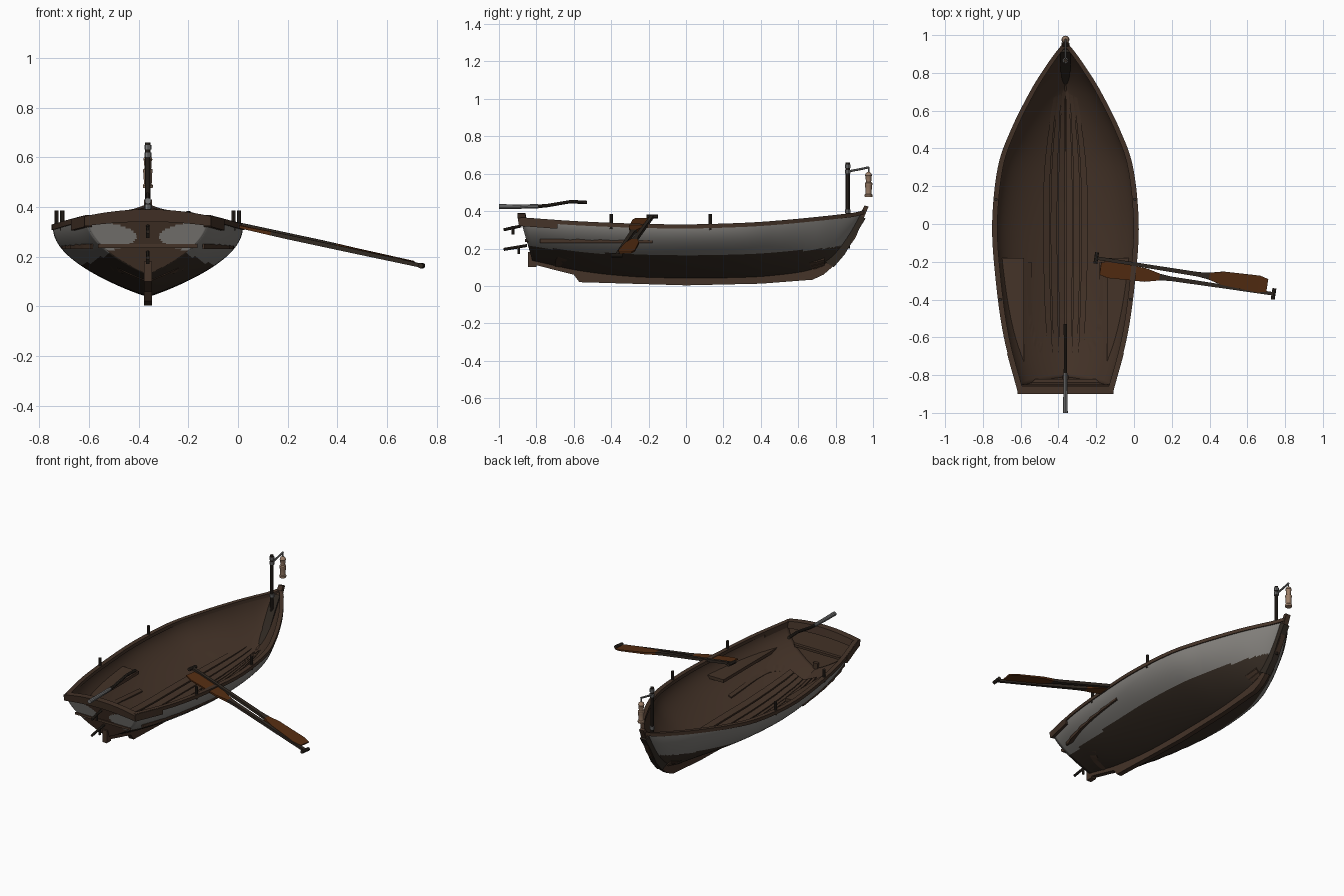
import bpy, bmesh
from math import sin, asin, pi, cos
from mathutils import Vector

cube = bpy.data.objects.get("Cube")
if cube:
    bpy.data.objects.remove(cube)

CENTRE_X = -0.363  # the boat's own centre line


def material(name, rgb):
    m = bpy.data.materials.new(name)
    m.use_nodes = True
    m.diffuse_color = (*rgb, 1)
    for n in m.node_tree.nodes:
        if n.type == 'BSDF_PRINCIPLED':
            n.inputs["Base Color"].default_value = (*rgb, 1)
            n.inputs["Roughness"].default_value = 0.7
    return m


WOOD = material("brown wood", (.058, .033, .021))
TAR = material("dark hull bottom", (.038, .026, .018))
PAINT = material("grey paint", (.22, .21, .195))
BLADE = material("red brown wood", (.09, .026, .006))
DARK = material("dark wood", (.03, .022, .016))
METAL = material("grey metal", (.2, .2, .2))
GLASS = material("tan lantern", (.33, .21, .14))


def build(name, verts, faces, mats, rule=None, fix=True, angle=0.6):
    me = bpy.data.meshes.new(name)
    bm = bmesh.new()
    vs = [bm.verts.new(v) for v in verts]
    for f in faces:
        bm.faces.new([vs[i] for i in f])
    if fix:
        bmesh.ops.recalc_face_normals(bm, faces=bm.faces[:])
    if rule:
        for f in bm.faces:
            f.material_index = rule(f.calc_center_median())
    bm.to_mesh(me)
    bm.free()
    for m in mats:
        me.materials.append(m)
    me.shade_smooth()
    me.set_sharp_from_angle(angle=angle)
    ob = bpy.data.objects.new(name, me)
    ob.location.x = CENTRE_X
    bpy.context.collection.objects.link(ob)
    return ob


def loft(name, rings, mat, mats=None, rule=None):
    n, k = len(rings[0]), len(rings)
    faces = [(i * n + j, i * n + (j + 1) % n, (i + 1) * n + (j + 1) % n, (i + 1) * n + j)
             for i in range(k - 1) for j in range(n)]
    faces += [tuple(range(n)), tuple(range((k - 1) * n, k * n))]
    return build(name, [p for r in rings for p in r], faces, mats or [mat], rule)


def grid(name, rows, mats, rule):
    n = len(rows[0])
    faces = [(i * n + j, i * n + j + 1, (i + 1) * n + j + 1, (i + 1) * n + j)
             for i in range(len(rows) - 1) for j in range(n - 1)]
    ob = build(name, [p for r in rows for p in r], faces, mats, rule, False)
    mod = ob.modifiers.new("thickness", 'SOLIDIFY')
    mod.thickness, mod.offset, mod.material_offset = .014, -1, 2
    return ob


def tube(name, path, radii, mat, sides=10):
    path = [Vector(p) for p in path]
    if not isinstance(radii, (list, tuple)):
        radii = [radii] * len(path)
    d = (path[-1] - path[0]).normalized()
    u = d.cross(Vector((1, 0, 0)) if abs(d.x) < .8 else Vector((0, 1, 0))).normalized()
    v = d.cross(u)
    turn = [2 * pi * k / sides for k in range(sides)]
    return loft(name, [[p + r * (cos(a) * u + sin(a) * v) for a in turn]
                       for p, r in zip(path, radii)], mat)


def box(name, x0, x1, y0, y1, z0, z1, mat):
    return loft(name, [[(x0, y, z0), (x1, y, z0), (x1, y, z1), (x0, y, z1)] for y in (y0, y1)], mat)


# Hull lines: sheer y, half width, sheer z, keel y, keel z
LINES = [Vector(r) for r in (
    (-.885, .245, .355, -.82, .13), (-.6, .32, .335, -.56, .075), (-.3, .363, .322, -.28, .045),
    (0, .382, .317, 0, .038), (.3, .352, .325, .28, .04), (.5, .282, .338, .47, .05),
    (.7, .182, .357, .66, .075), (.82, .108, .37, .77, .125), (.9, .052, .38, .86, .235),
    (.955, .008, .395, .94, .385))]


def station(s):
    t = s * (len(LINES) - 1)
    i = min(int(t), len(LINES) - 2)
    t -= i
    b, c = LINES[i], LINES[i + 1]
    a = LINES[i - 1] if i else 2 * b - c
    d = LINES[i + 2] if i + 2 < len(LINES) else 2 * c - b
    return .5 * (2 * b + (c - a) * t + (2 * a - 5 * b + 4 * c - d) * t * t
                 + (3 * b - a - 3 * c + d) * t ** 3)


STATIONS = [station(i / 90) for i in range(91)]


def section(st, a):
    sy, hw, sz, ky, kz = st
    f = abs(a) ** 1.15
    return Vector((hw * sin(a * pi / 2), ky + (sy - ky) * f, kz + (sz - kz) * f))


def lines_at(y):
    return min(STATIONS, key=lambda s: abs(s[0] - y))


def hull_z(x, y):
    st = lines_at(y)
    return section(st, asin(min(1, abs(x) / st[1])) * 2 / pi).z


# Hull shell with painted topsides
cols = 60
strakes = [[section(st, 1 - 2 * j / cols) for j in range(cols + 1)] for st in STATIONS]
grid("hull", strakes, [PAINT, TAR, WOOD, WOOD],
     lambda c: 0 if c.z > .16 + .075 * c.y ** 2 else 1)

# Transom with two painted patches
rows = []
for k in range(31):
    p = section(STATIONS[0], k / 30)
    rows.append([(p.x * (j / 24 - 1), p.y, p.z) for j in range(49)])
grid("transom", rows, [PAINT, WOOD, WOOD, WOOD],
     lambda c: 0 if c.z > .225 and abs(c.x) > .045 + .1 * ((c.z - .28) / .055) ** 2 else 1)

# Arched board along the transom top
rings = []
for j in range(17):
    x = .255 * (j / 8 - 1)
    arch = 1 - (x / .255) ** 2
    lo, hi = .322 + .018 * arch, .362 + .028 * arch
    rings.append([(x, -.893, lo), (x, -.9, hi), (x, -.858, hi), (x, -.85, lo)])
loft("transom_cap", rings, WOOD)

# Gunwales, with a thicker piece at each quarter
for side, label in ((-1, "right"), (1, "left")):
    rings, quarter = [], []
    for i, st in enumerate(STATIONS):
        y, w, z = st[0], st[1], st[2]
        inner = max(w - .022, 0)
        rings.append([(side * x, y, h) for x, h in
                      ((inner, z - .01), (w + .006, z - .01), (w + .006, z + .012), (inner, z + .012))])
        if y < -.66:
            quarter.append([(side * x, y, h) for x, h in
                            ((w - .02, z - .035), (w + .009, z - .035), (w + .009, z + .01), (w - .02, z + .01))])
    loft(label + "_gunwale", rings, WOOD)
    loft(label + "_quarter_rail", quarter, WOOD)
    # Rowlock pins
    for y, label2 in ((-.4, "aft"), (.13, "fore")):
        st = lines_at(y)
        x = side * (st[1] - .008)
        tube(f"{label}_{label2}_rowlock", [(x, y, st[2] - .02), (x, y, .385)], .009, DARK)
    # Side bench, following the hull
    rings = []
    for k in range(16):
        y = -.18 - .04 * k
        st = lines_at(y)
        f = ((.25 - st[4]) / (st[2] - st[4])) ** (1 / 1.15)
        x = max(st[1] * sin(f * pi / 2) - .005, .225)
        rings.append([(side * a, y, b) for a, b in ((.22, .23), (x, .23), (x, .25), (.22, .25))])
    loft(label + "_bench", rings, WOOD)

# Keel and stem
OUTER = [(-.83, .118), (-.6, .06), (-.57, .02), (0, .003), (.4, .012), (.676, .033), (.735, .06),
         (.815, .13), (.906, .257), (.976, .424), (.955, .43)]
INNER = [(.925, .375), (.84, .235), (.75, .13), (.65, .085), (.47, .06), (0, .05), (-.28, .055),
         (-.56, .085), (-.81, .14)]
prof = OUTER + INNER
loft("keel", [[(x, y, z) for y, z in prof] for x in (-.016, .016)], WOOD)
box("sternpost", -.016, .016, -.845, -.8, .1, .18, WOOD)

# Inner stem
APRON = [(.74, .13), (.8, .2), (.86, .31), (.91, .39)]
loft("inner_stem", [[(-.026, y, z), (.026, y, z), (.02, y + .05, z - .03), (-.02, y + .05, z - .03)]
                    for y, z in APRON], DARK)

# Floor slats, curving with the hull
for n, f in enumerate((-.84, -.5, -.17, .17, .5, .84)):
    rings = []
    for k in range(30):
        y = -.68 + 1.42 * k / 29
        wide = min(.15, .125 + .12 * (y + .68), lines_at(y)[1] * .32)
        a, b = (f - .14) * wide, (f + .14) * wide
        z0, z1 = hull_z(a, y) + .022, hull_z(b, y) + .022
        rings.append([(a, y, z0 - .012), (b, y, z1 - .012), (b, y, z1 + .01), (a, y, z0 + .01)])
    loft(f"floor_slat_{n + 1}", rings, WOOD)

# Curved floor edging around the stern
rings = []
for k in range(33):
    t = pi * k / 32
    pts = []
    for r in (1, .9):
        x = .2 * r * (abs(cos(t)) ** .45) * (1 if cos(t) > 0 else -1)
        pts.append((x, -.2 - .5 * r * sin(t) ** .45 if 0 < k < 32 else -.2))
    rings.append([(x, y, hull_z(x, y) + h) for (x, y), h in
                  zip((pts[0], pts[0], pts[1], pts[1]), (.008, .024, .024, .008))])
loft("floor_edging", rings, WOOD)
loft("stern_ledge", [[(-.2, -.86, z), (.2, -.86, z), (.16, -.82, z), (-.16, -.82, z)]
                     for z in (.235, .25)], WOOD)

# Lantern post, bracket and lantern
tube("lantern_post", [(0, .865, .2), (0, .865, .66)], .011, DARK)
for z in (.4, .61, .64):
    tube("post_band", [(0, .865, z - .009), (0, .865, z + .009)], .015, METAL)
tube("lantern_arm", [(0, .865, .612), (0, .92, .622), (0, .978, .634)], .006, METAL)
tube("lantern_hook", [(0, .976, .637), (0, .976, .6)], .004, METAL)
LAMP = [(.475, .02), (.487, .021), (.492, .016), (.535, .018), (.54, .02), (.55, .02),
        (.555, .014), (.585, .016), (.59, .019), (.6, .016), (.61, .006)]
tube("lantern", [(0, .976, z) for z, r in LAMP], [r for z, r in LAMP], GLASS, 14)

# Tiller
tube("tiller_grip", [(0, -.8, .426), (0, -.75, .428), (0, -.68, .44), (0, -.62, .45), (0, -.53, .447)],
     [.01, .009, .009, .009, .01], DARK)
tube("tiller_socket", [(0, -1, .424), (0, -.9, .424), (0, -.79, .426)], [.013, .012, .011], METAL)

# Rudder fittings
for z, y in ((.305, -.88), (.2, -.85)):
    tube("rudder_strap", [(0, -.975, z - .005), (0, y, z + .016)], .008, DARK)
    tube("rudder_pin", [(0, y - .045, z - .03), (0, y - .045, z + .015)], .007, DARK)


# Oars: along, half width, half thickness
def oar(name, handle, tip):
    handle, tip = Vector(handle), Vector(tip)
    d = (tip - handle).normalized()
    side = d.cross(Vector((0, 0, 1))).normalized()
    up = side.cross(d)

    def part(label, shape, mat):
        loft(name + label, [[handle.lerp(tip, t) + side * a * w + up * b * h
                             for a, b in ((-1, -1), (1, -1), (1, 1), (-1, 1))] for t, w, h in shape], mat)
    part("_shaft", [(0, .009, .008), (.3, .01, .009), (.6, .012, .009), (.66, .018, .008)], DARK)
    part("_blade", [(.66, .018, .008), (.74, .036, .006), (.95, .045, .004), (1, .034, .004)], BLADE)
    tube(name + "_grip", [handle - side * .03, handle + side * .03], .011, DARK)


oar("first_oar", (1.102, -.37, .163), (.185, -.235, .36))
oar("second_oar", (.163, -.18, .372), (1.068, -.325, .178))
